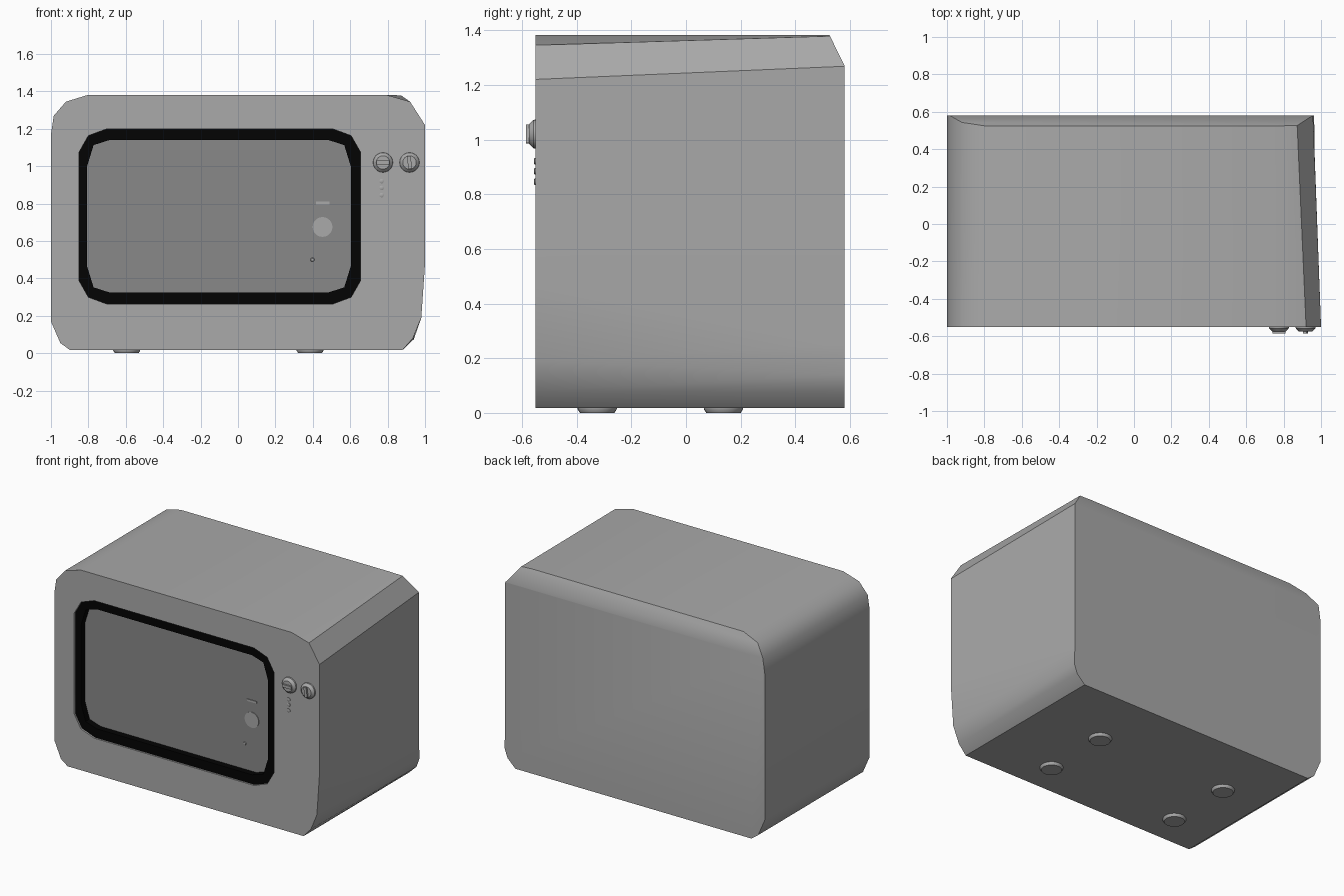
import bpy, bmesh, math
from mathutils import Vector, Matrix

if "Cube" in bpy.data.objects:
    bpy.data.objects.remove(bpy.data.objects["Cube"])

FRONT, BACK = -0.55, 0.58
SEAL, PANEL = FRONT + 0.012, FRONT + 0.055


def material(name, v):
    m = bpy.data.materials.new(name)
    m.diffuse_color = (v, v, v, 1)
    m.use_nodes = True
    m.node_tree.nodes["Principled BSDF"].inputs["Base Color"].default_value = m.diffuse_color
    return m


shell = material("grey_shell", 0.4)
black = material("black_seal", 0.001)
glass = material("dark_window", 0.25)


def finish(bm, name, mat=shell, angle=35):
    bmesh.ops.remove_doubles(bm, verts=bm.verts, dist=1e-5)
    bmesh.ops.recalc_face_normals(bm, faces=bm.faces)
    me = bpy.data.meshes.new(name)
    bm.to_mesh(me)
    bm.free()
    ob = bpy.data.objects.new(name, me)
    bpy.context.collection.objects.link(ob)
    me.materials.append(mat)
    bpy.ops.object.select_all(action='DESELECT')
    ob.select_set(True)
    bpy.context.view_layer.objects.active = ob
    bpy.ops.object.shade_smooth_by_angle(angle=math.radians(angle))
    return ob


def bridge(bm, a, b):
    n = len(a)
    return [bm.faces.new((a[i], a[(i + 1) % n], b[(i + 1) % n], b[i])) for i in range(n)]


def loop(bm, pts, y):
    return [bm.verts.new((x, y, z)) for x, z in pts]


def loop_edges(bm, vs):
    return [bm.edges.get((a, b)) or bm.edges.new((a, b)) for a, b in zip(vs, vs[1:] + vs[:1])]


def rounded(x0, x1, z0, z1, cx, cz, mx, mz):
    """Rectangle outline with a two-segment corner."""
    q = [(0, cz), (mx, mz), (cx, 0)]
    return ([(x0 + a, z0 + b) for a, b in q] + [(x1 - a, z0 + b) for a, b in q[::-1]]
            + [(x1 - a, z1 - b) for a, b in q] + [(x0 + a, z1 - b) for a, b in q[::-1]])


def lathe(name, origin, axis, rings, sides=24):
    """Turned part: rings are (height along axis, radius)."""
    bm = bmesh.new()
    rot = Vector((0, 0, 1)).rotation_difference(Vector(axis)).to_matrix()
    loops = []
    for h, r in rings:
        loops.append([bm.verts.new(Vector(origin) + rot @ Vector(
            (r * math.cos(math.tau * i / sides), r * math.sin(math.tau * i / sides), h)))
            for i in range(sides)])
    for a, b in zip(loops, loops[1:]):
        bridge(bm, a, b)
    bm.faces.new(loops[0])
    bm.faces.new(loops[-1])
    return finish(bm, name)


def box(name, centre, size, turn=0):
    bm = bmesh.new()
    bmesh.ops.create_cube(bm, size=1, matrix=Matrix.Translation(centre)
                          @ Matrix.Rotation(turn, 4, 'Y') @ Matrix.Diagonal((*size, 1)))
    return finish(bm, name)


outer = rounded(-0.85, 0.655, 0.263, 1.2, 0.15, 0.125, 0.05, 0.037)
inner = rounded(-0.807, 0.603, 0.325, 1.14, 0.12, 0.14, 0.035, 0.027)

# Housing: shared left outline, right side differs front to back
left = [(-0.8, 1.382), (-0.92, 1.345), (-0.985, 1.27), (-1, 1.17), (-1, 0.17),
        (-0.95, 0.055), (-0.9, 0.018), (0.88, 0.018)]
right_front = [(0.935, 0.08), (0.98, 0.19), (1, 0.48), (1, 1.22), (0.92, 1.345), (0.79, 1.382)]
right_back = [(0.94, 0.075), (0.963, 0.14), (0.958, 0.25), (0.957, 1.268), (0.87, 1.38), (0.79, 1.382)]
bm = bmesh.new()
f = loop(bm, left + right_front, FRONT)
b = loop(bm, left + right_back, BACK)
bridge(bm, f, b)
bm.faces.new(b)
# Slanted cut along the top rear edge, closed with one face
cut = bmesh.ops.bisect_plane(bm, geom=bm.verts[:] + bm.edges[:] + bm.faces[:],
                             plane_co=(0, 0.525, 1.382), plane_no=(0, 0.112, 0.055), clear_outer=True)
bmesh.ops.holes_fill(bm, edges=[e for e in bm.edges if e.is_boundary
                                and e.verts[0].co.y > 0], sides=0)
# Front face around the door opening, with the opening's rim
h = loop(bm, outer, FRONT)
bmesh.ops.triangle_fill(bm, use_beauty=True, normal=(0, -1, 0),
                        edges=loop_edges(bm, f) + loop_edges(bm, h))
bridge(bm, h, loop(bm, outer, SEAL))
finish(bm, "housing")

# Door: black seal ring with recess walls
bm = bmesh.new()
rows = [loop(bm, p, y) for p, y in ((outer, SEAL), (inner, SEAL), (inner, PANEL))]
for p, q in zip(rows, rows[1:]):
    bridge(bm, p, q)
finish(bm, "door_seal", black)

# Recessed window panel
bm = bmesh.new()
bm.faces.new(loop(bm, inner, PANEL))
for face in bm.faces:
    face.normal_update()
    if face.normal.y > 0:
        face.normal_flip()
finish(bm, "door_window", glass)

# Small details on the door
lathe("door_button", (0.452, PANEL, 0.675), (0, -1, 0), [(0, 0.053), (0.004, 0.053)])
lathe("door_pin", (0.398, PANEL, 0.5), (0, -1, 0), [(0, 0.011), (0.004, 0.008)], 12)
box("door_slot", (0.453, PANEL - 0.002, 0.803), (0.072, 0.004, 0.014))

# Control knobs with grip bars
for i, (x, turn) in enumerate(((0.775, 0), (0.917, math.radians(83)))):
    lathe(f"knob_{i + 1}", (x, FRONT, 1.02), (0, -1, 0),
          [(0, 0.053), (0.008, 0.052), (0.024, 0.036)])
    box(f"knob_grip_{i + 1}", (x, FRONT - 0.025, 1.02), (0.068, 0.02, 0.02), turn)

# Indicator lights
for i, z in enumerate((0.92, 0.884, 0.845)):
    lathe(f"indicator_{i + 1}", (0.768, FRONT, z), (0, -1, 0),
          [(0, 0.012), (0.004, 0.012), (0.006, 0.008)], 12)

# Feet
for x in (-0.595, 0.385):
    for y in (-0.325, 0.137):
        lathe("foot", (x, y, 0.02), (0, 0, -1), [(0, 0.072), (0.006, 0.072), (0.02, 0.063)])
